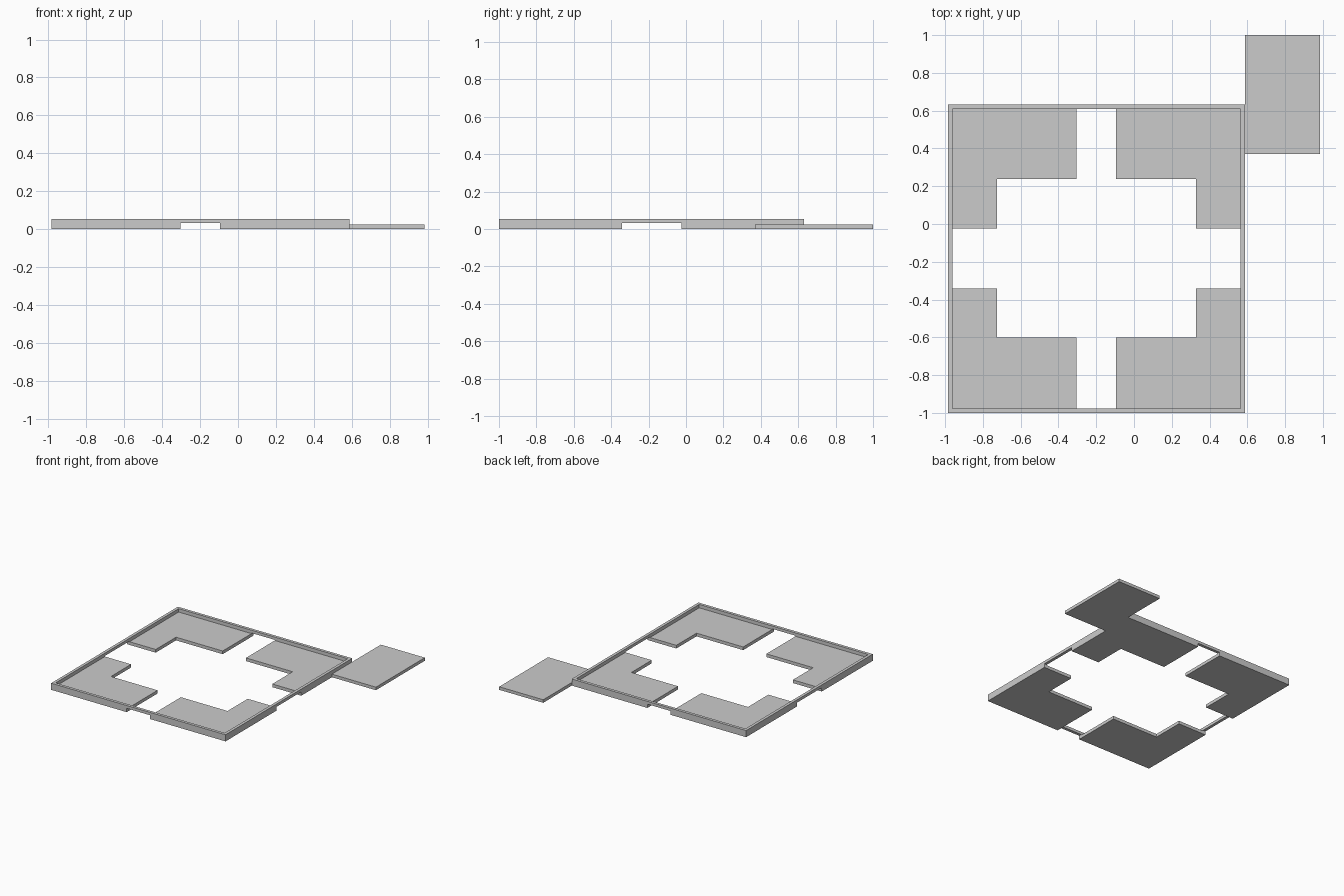
import bpy

if "Cube" in bpy.data.objects:
    bpy.data.objects.remove(bpy.data.objects["Cube"])


def box(name, x0, x1, y0, y1, z0, z1):
    """Axis-aligned box given by its limits."""
    bpy.ops.mesh.primitive_cube_add(
        size=1, location=((x0 + x1) / 2, (y0 + y1) / 2, (z0 + z1) / 2))
    ob = bpy.context.object
    ob.name = name
    ob.scale = (x1 - x0, y1 - y0, z1 - z0)
    bpy.ops.object.transform_apply(location=True, rotation=False, scale=True)
    return ob


def cut(target, cutter):
    """Subtract the cutter from the target, then remove the cutter."""
    cutter.hide_render = True
    mod = target.modifiers.new("cut", 'BOOLEAN')
    mod.operation = 'DIFFERENCE'
    mod.solver = 'EXACT'
    mod.object = cutter
    bpy.context.view_layer.objects.active = target
    bpy.ops.object.modifier_apply(modifier=mod.name)
    bpy.data.objects.remove(cutter, do_unlink=True)


X0, X1, Y0, Y1 = -0.985, 0.588, -1.0, 0.632   # outer frame limits
RIM = 0.024                                  # rim width
FLOOR, TOP = 0.026, 0.054                    # floor and rim heights
GAP = 0.031                                  # height of the side notches

# Square tray with a raised rim
tray = box("tray_frame", X0, X1, Y0, Y1, 0, TOP)
cut(tray, box("pocket", X0 + RIM, X1 - RIM, Y0 + RIM, Y1 - RIM, FLOOR, 0.2))

# Central opening through the floor
cut(tray, box("opening", -0.725, 0.327, -0.602, 0.237, -0.1, 0.2))

# Notches that split the floor into four corner plates, under the rim
cut(tray, box("notch_y", -0.304, -0.094, -1.2, 1.2, -0.1, GAP))
cut(tray, box("notch_x", -1.2, 1.2, -0.342, -0.025, -0.1, GAP))

# Thin side platform joined to the back right corner
box("side_platform", X1, 0.985, 0.37, 1.0, 0, 0.025)
